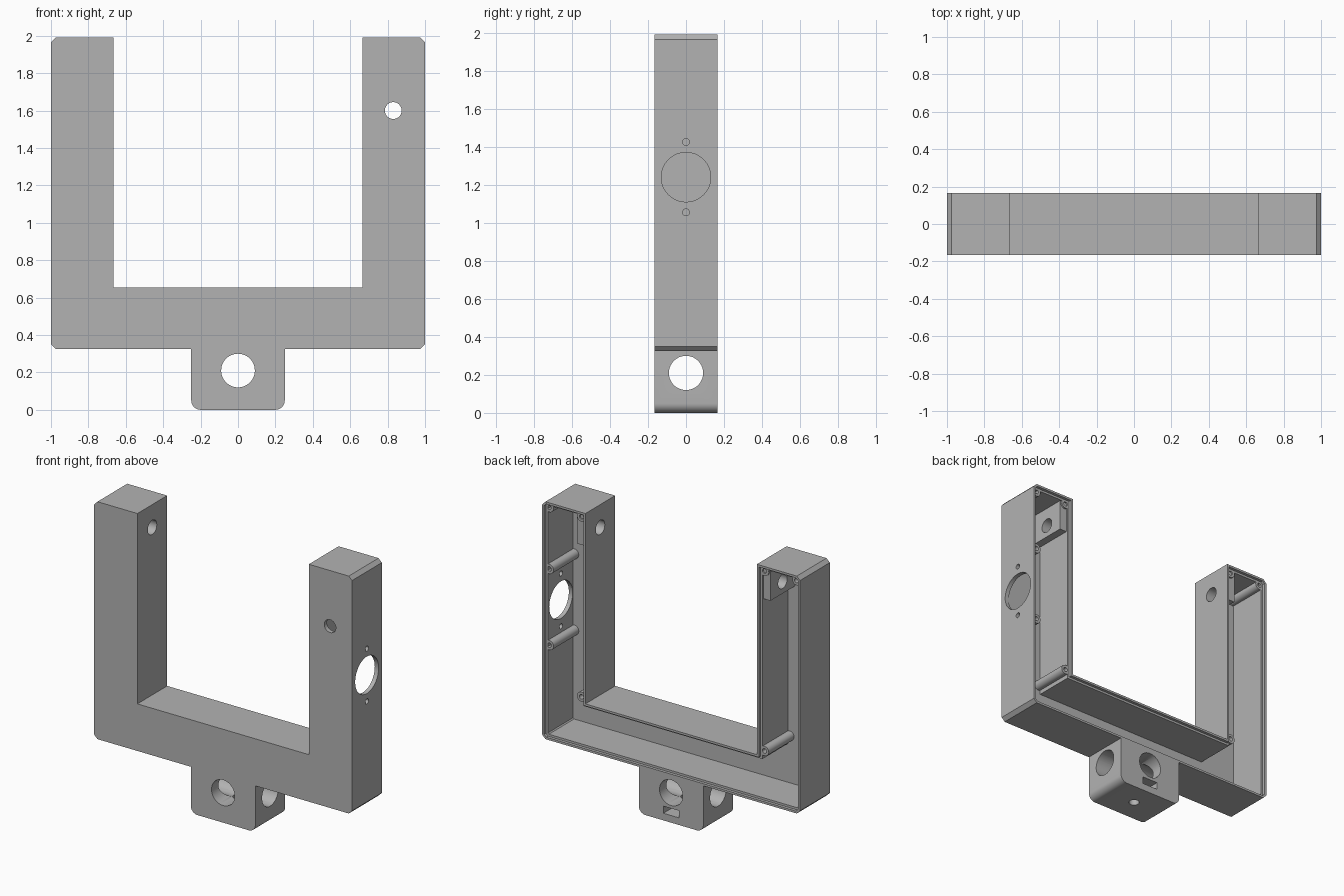
import bpy, bmesh
from math import pi, sin, cos
from mathutils import Matrix, Vector

if "Cube" in bpy.data.objects:
    bpy.data.objects.remove(bpy.data.objects["Cube"])

D = 0.165          # half depth
TOP, BASE = 1.99, 0.325
INNER, FLOOR = 0.665, 0.655
WALL, LIP = 0.03, 0.015

grey = bpy.data.materials.new("plain_grey")
grey.use_nodes = True
grey.diffuse_color = (0.45, 0.45, 0.45, 1)
grey.node_tree.nodes["Principled BSDF"].inputs["Base Color"].default_value = grey.diffuse_color


def finish(bm, name):
    bmesh.ops.recalc_face_normals(bm, faces=bm.faces)
    mesh = bpy.data.meshes.new(name)
    bm.to_mesh(mesh)
    bm.free()
    mesh.materials.append(grey)
    ob = bpy.data.objects.new(name, mesh)
    bpy.context.scene.collection.objects.link(ob)
    return ob


def prism(name, profile, y0, y1):
    """Extrude an x-z outline along y."""
    bm = bmesh.new()
    face = bm.faces.new([bm.verts.new((x, y0, z)) for x, z in profile])
    ext = bmesh.ops.extrude_face_region(bm, geom=[face])
    verts = [v for v in ext["geom"] if isinstance(v, bmesh.types.BMVert)]
    bmesh.ops.translate(bm, verts=verts, vec=(0, y1 - y0, 0))
    return finish(bm, name)


def box(name, x0, x1, y0, y1, z0, z1):
    return prism(name, [(x0, z0), (x1, z0), (x1, z1), (x0, z1)], y0, y1)


def rod(name, a, b, r, sides=32):
    """Cylinder between two points."""
    a, b = Vector(a), Vector(b)
    turn = (b - a).to_track_quat('Z', 'Y').to_matrix().to_4x4()
    bm = bmesh.new()
    bmesh.ops.create_cone(bm, cap_ends=True, segments=sides, radius1=r, radius2=r,
                          depth=(b - a).length,
                          matrix=Matrix.Translation((a + b) / 2) @ turn)
    return finish(bm, name)


def cut(ob, cutters):
    """Subtract the cutters, bake the result and drop the cutters."""
    for c in cutters:
        c.hide_render = True
        m = ob.modifiers.new("cut", 'BOOLEAN')
        m.operation, m.solver, m.object = 'DIFFERENCE', 'EXACT', c
    dg = bpy.context.evaluated_depsgraph_get()
    mesh = bpy.data.meshes.new_from_object(ob.evaluated_get(dg))
    ob.modifiers.clear()
    ob.data = mesh
    for c in cutters:
        bpy.data.objects.remove(c)


def smooth(ob):
    bpy.ops.object.select_all(action='DESELECT')
    ob.select_set(True)
    bpy.context.view_layer.objects.active = ob
    bpy.ops.object.shade_smooth_by_angle(angle=pi / 6)


def u_outline(inset):
    """U-shaped outline with chamfered outer corners, shrunk by inset."""
    c = 0.025 - inset * 0.586
    w, t, b = 1 - inset, TOP - inset, BASE + inset
    i, f = INNER + inset, FLOOR - inset
    half = [(w - c, b), (w, b + c), (w, t - c), (w - c, t), (i, t), (i, f)]
    return half + [(-x, z) for x, z in reversed(half)]


# Hollow U frame, open at the back with a stepped rim
frame = prism("u_frame", u_outline(0), -D, D)
cut(frame, [prism("cavity", u_outline(WALL), -D + WALL, D + 0.1)])
cut(frame, [prism("rim_step", u_outline(LIP), D - 0.02, D + 0.1)])

# Holes: motor opening and its screws, front hole, pivot holes
cut(frame, [
    rod("motor_hole", (0.9, 0, 1.24), (1.1, 0, 1.24), 0.13, 64),
    rod("upper_screw", (0.9, 0, 1.425), (1.1, 0, 1.425), 0.018),
    rod("lower_screw", (0.9, 0, 1.055), (1.1, 0, 1.055), 0.018),
    rod("front_hole", (0.83, -0.3, 1.6), (0.83, -0.1, 1.6), 0.045),
    rod("pivot_hole", (-0.75, 0, 1.83), (0.75, 0, 1.83), 0.05)])
smooth(frame)

# Pivot blocks on the inner walls of both arms
for side, s in (("left", 1), ("right", -1)):
    x0, x1 = sorted((s * (INNER + WALL), s * (INNER + 0.085)))
    block = box(side + "_pivot_block", x0, x1, -D + WALL, D - 0.03, 1.745, TOP - WALL)
    cut(block, [rod("bore", (-0.9, 0, 1.83), (0.9, 0, 1.83), 0.05)])
    smooth(block)

# Screw posts standing on the front wall
OUT, IN, HIGH = 0.96, 0.71, 1.947
posts = [(s * x, z) for s in (1, -1) for x, z in ((OUT, HIGH), (IN, HIGH), (IN, 0.685))]
posts += [(OUT, 1.515), (OUT, 0.98)]
for n, (x, z) in enumerate(posts, 1):
    post = rod(f"screw_post_{n}", (x, -D + WALL, z), (x, D - 0.02, z), 0.034, 24)
    cut(post, [rod("pilot", (x, 0, z), (x, D, z), 0.016, 16)])
    smooth(post)

# Mounting block below the frame, rounded along its lower edges
W, R = 0.25, 0.05
corner = [(W - R + R * sin(k * pi / 16), R - R * cos(k * pi / 16)) for k in range(9)]
outline = corner + [(W, BASE)]
mount = prism("mount_block", outline + [(-x, z) for x, z in reversed(outline)], -D, D)
cut(mount, [rod("front_bore", (0, -0.3, 0.21), (0, 0.3, 0.21), 0.09, 48),
            rod("side_bore", (-0.4, 0, 0.21), (0.4, 0, 0.21), 0.0901, 48),
            rod("set_screw", (0, 0, -0.1), (0, 0, 0.2), 0.034),
            box("nut_slot", -0.06, 0.06, -0.06, 0.3, 0.05, 0.1)])
smooth(mount)
